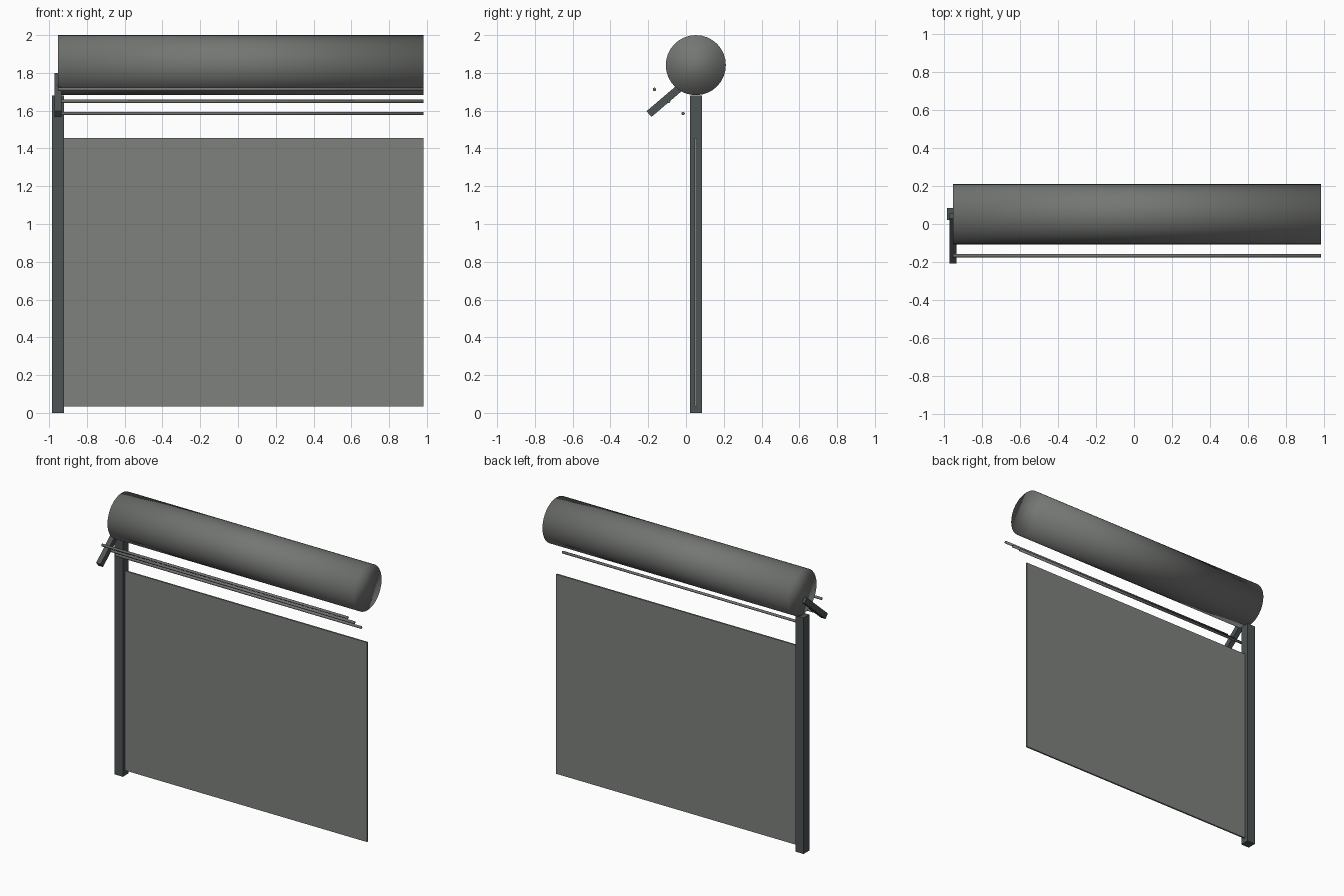
import bpy
import math
from mathutils import Vector

cube = bpy.data.objects.get("Cube")
if cube:
    bpy.data.objects.remove(cube, do_unlink=True)


def make_material(name, rgb):
    mat = bpy.data.materials.new(name)
    mat.use_nodes = True
    color = (*rgb, 1.0)
    mat.diffuse_color = color
    mat.node_tree.nodes["Principled BSDF"].inputs["Base Color"].default_value = color
    return mat


dark_steel = make_material("dark steel", (0.075, 0.088, 0.09))
mesh_grey = make_material("mesh grey", (0.21, 0.22, 0.205))
tube_grey = make_material("tube grey", (0.175, 0.183, 0.173))


def add_box(name, center, size, mat, tilt=0.0):
    bpy.ops.mesh.primitive_cube_add(size=1, location=center, rotation=(tilt, 0, 0))
    obj = bpy.context.object
    obj.name = name
    obj.scale = size
    bpy.ops.object.transform_apply(location=False, rotation=False, scale=True)
    obj.data.materials.append(mat)
    return obj


def add_tube(name, x_range, y, z, radius, sides, mat):
    x0, x1 = x_range
    bpy.ops.mesh.primitive_cylinder_add(
        vertices=sides, radius=radius, depth=x1 - x0,
        location=((x0 + x1) / 2, y, z), rotation=(0, math.pi / 2, 0))
    obj = bpy.context.object
    obj.name = name
    obj.data.materials.append(mat)
    bpy.ops.object.shade_smooth()
    return obj


center_y = 0.052
span = (-0.953, 0.983)

# Post and fence panel
add_box("post", (-0.953, center_y, 0.84), (0.064, 0.064, 1.68), dark_steel)
add_box("fence_panel", (0.031, center_y, 0.745), (1.904, 0.012, 1.42), mesh_grey)

# Slanted arm from the top of the post out to the front
low = Vector((-0.953, -0.196, 1.582))
high = Vector((-0.953, 0.042, 1.785))
arm = high - low
add_box("slanted_arm", (low + high) / 2, (0.036, arm.length, 0.04),
        dark_steel, math.atan2(arm.z, arm.y))

# Wires along the arm
for i, (y, z) in enumerate([(-0.167, 1.713), (-0.092, 1.649), (-0.015, 1.585)]):
    add_tube(f"wire_{i + 1}", span, y, z, 0.009, 12, tube_grey)

# Coil along the top, softly shaded over its end caps
add_tube("top_coil", span, center_y, 1.841, 0.159, 32, tube_grey)
